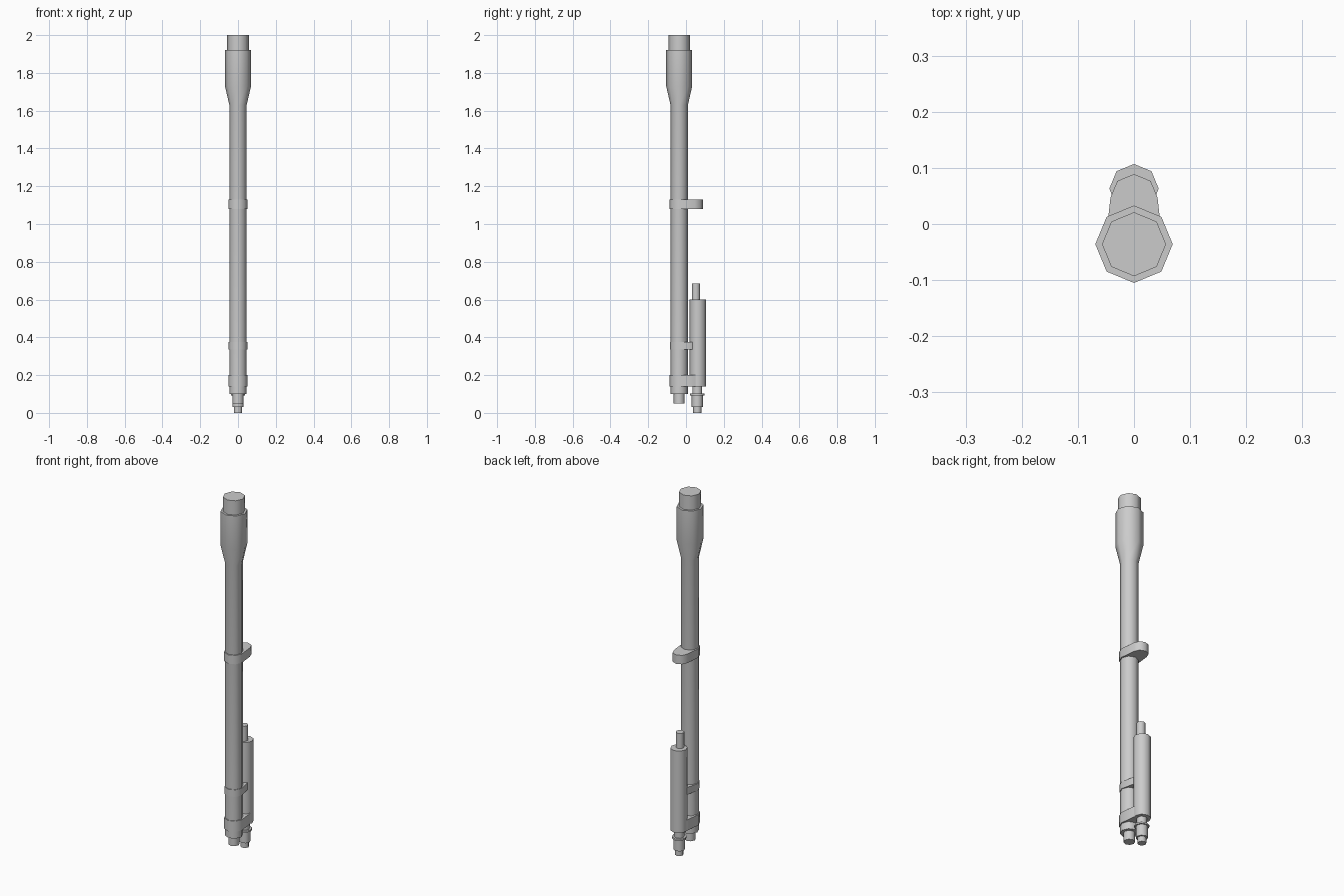
import bpy, bmesh, math

if "Cube" in bpy.data.objects:
    bpy.data.objects.remove(bpy.data.objects["Cube"])

TUBE_Y, SIDE_Y = -0.036, 0.063


def finish(name, bm, angle=50):
    bmesh.ops.recalc_face_normals(bm, faces=bm.faces[:])
    me = bpy.data.meshes.new(name)
    bm.to_mesh(me)
    bm.free()
    ob = bpy.data.objects.new(name, me)
    bpy.context.collection.objects.link(ob)
    bpy.ops.object.select_all(action='DESELECT')
    ob.select_set(True)
    bpy.context.view_layer.objects.active = ob
    bpy.ops.object.shade_smooth_by_angle(angle=math.radians(angle))
    return ob


def loft(name, loops):
    """Skin a stack of equal-length point loops and cap both ends."""
    bm = bmesh.new()
    rings = [[bm.verts.new(p) for p in loop] for loop in loops]
    for a, b in zip(rings, rings[1:]):
        for i in range(len(a)):
            j = (i + 1) % len(a)
            bm.faces.new((a[i], a[j], b[j], b[i]))
    bm.faces.new(rings[0])
    bm.faces.new(rings[-1])
    return finish(name, bm)


def turned(name, cy, profile, sides=8):
    loft(name, [[(r * math.cos(i * math.tau / sides),
                  cy + r * math.sin(i * math.tau / sides), z)
                 for i in range(sides)] for r, z in profile])


def clamp(name, z0, z1, back_y, back_r, front_r=0.051):
    outline = []
    for cy, r, start in ((TUBE_Y, front_r, 180), (back_y, back_r, 0)):
        for k in range(5):
            a = math.radians(start + 45 * k)
            outline.append((r * math.cos(a), cy + r * math.sin(a)))
    loft(name, [[(x, y, z) for x, y in outline] for z in (z0, z1)])


# Main tube with flared head and stepped tip
turned("main_tube", TUBE_Y, [(0.046, 0.10), (0.046, 1.63), (0.069, 1.73), (0.069, 1.92)])
turned("head_cap", TUBE_Y, [(0.057, 1.91), (0.057, 2.0)])
turned("tube_foot", TUBE_Y, [(0.029, 0.05), (0.029, 0.11)])

# Side cylinder, its top rod and lower nozzle
turned("side_cylinder", SIDE_Y, [(0.044, 0.14), (0.044, 0.60)])
turned("side_rod", 0.053, [(0.022, 0.59), (0.022, 0.685)])
turned("nozzle_neck", SIDE_Y - 0.003, [(0.026, 0.10), (0.026, 0.15)])
turned("nozzle_collar", SIDE_Y - 0.003, [(0.038, 0.093), (0.038, 0.102)])
turned("nozzle_body", SIDE_Y - 0.003, [(0.030, 0.03), (0.030, 0.095)])
turned("nozzle_tip", SIDE_Y - 0.003, [(0.022, 0.0), (0.022, 0.035)])

# Clamps joining the two tubes
clamp("lower_clamp", 0.14, 0.20, 0.045, 0.042)
clamp("middle_clamp", 0.335, 0.375, 0.03, 0.035, 0.049)
clamp("upper_clamp", 1.08, 1.13, 0.047, 0.042)
